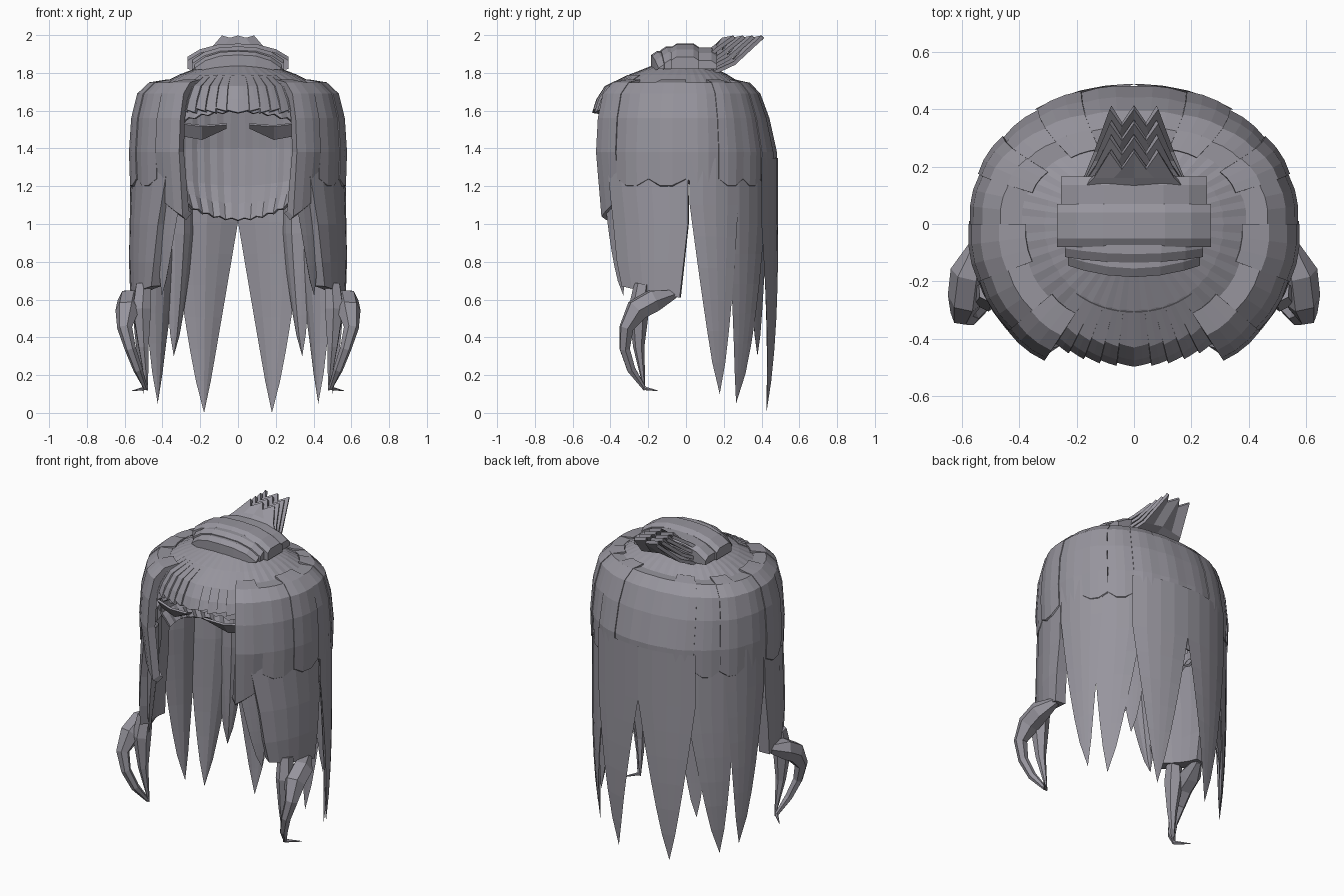
import bpy, bmesh, math
from mathutils import Vector

old = bpy.data.objects.get("Cube")
if old:
    bpy.data.objects.remove(old, do_unlink=True)

mat = bpy.data.materials.new("ash_grey_hair")
mat.use_nodes = True
COLOUR = (0.31, 0.30, 0.34, 1)
mat.diffuse_color = COLOUR
bsdf = mat.node_tree.nodes["Principled BSDF"]
bsdf.inputs["Base Color"].default_value = COLOUR
bsdf.inputs["Roughness"].default_value = 0.8


def add(name, data):
    ob = bpy.data.objects.new(name, data)
    bpy.context.scene.collection.objects.link(ob)
    data.materials.append(mat)
    return ob


def head(deg, scale, z):
    """Point on the head outline at an angle, scaled outward, at height z."""
    a = math.radians(deg)
    c, s = math.cos(a), math.sin(a)
    depth = 0.56
    if s > 0:  # the back of the head slopes in earlier than the front
        depth = 0.488 * (1 - 0.4 * max(0, z - 1.4) * s)
    return Vector((math.copysign(abs(c) ** 0.97, c) * 0.58 * scale,
                   math.copysign(abs(s) ** 0.95, s) * depth * scale, z))


def sheet(name, nu, nv, f, thick=0.0, mirror=True):
    """Grid surface from f(u, j): u runs 0..1 across, j counts rows downward."""
    bm = bmesh.new()
    g = [[bm.verts.new(f(i / nu, j)) for j in range(nv)] for i in range(nu + 1)]
    for i in range(nu):
        for j in range(nv - 1):
            bm.faces.new((g[i][j], g[i][j + 1], g[i + 1][j + 1], g[i + 1][j]))
    bmesh.ops.remove_doubles(bm, verts=bm.verts, dist=0.0005)
    me = bpy.data.meshes.new(name)
    bm.to_mesh(me)
    bm.free()
    ob = add(name, me)
    if thick:
        mod = ob.modifiers.new("Thickness", "SOLIDIFY")
        mod.thickness, mod.offset = thick, -1
    if mirror:
        ob.modifiers.new("Mirror", "MIRROR")


# Pleated crown
CROWN = [(0, 1.865), (0.27, 1.85), (0.54, 1.79), (0.74, 1.73), (0.82, 1.66), (0.86, 1.59)]
PLEATS = 80


def crown(u, j):
    k = round(u * PLEATS)
    scale, z = CROWN[j]
    p = head(u * 360, scale * (1 - 0.015 * (k % 2)), z)
    if j == len(CROWN) - 1:
        p.z += 0.015 * (k % 2) - 0.6 * p.x ** 2
    return p


sheet("crown", PLEATS, len(CROWN), crown, 0.015, False)

# Overlapping fringe strands, each stepped over its neighbour
for n in range(6):
    def fringe(u, j, n=n):
        scale, z = CROWN[j + 2]
        scale += 0.008 + 0.02 * (1 - u) * (j > 0)
        p = head(-90 + 6.4 * (n + u), scale, z)
        if j == 3:
            p.z += 0.015 * u + 0.008 * (n % 2)
        return p
    sheet("fringe_strand", 2, 4, fringe, 0.02)

# Rounded cap behind the face opening
CAP = [(0.86, 1.66), (0.88, 1.4), (0.86, 1.2), (0.82, 1.1), (0.76, 1.015)]


def back_cap(u, j):
    k = round(u * 48)
    scale, z = CAP[j]
    p = head(-10 + 200 * u, scale - 0.012 * (k % 2), z)
    p.z += max(0, 1.3 - z) * 3.5 * p.x ** 2 + (0.012 * (k % 2) if j > 2 else 0)
    return p


sheet("back_cap", 48, len(CAP), back_cap, 0.015, False)

# Bulging upper layer of overlapping panels with scalloped ends
UPPER = [(0.65, 1.765), (0.81, 1.75), (0.92, 1.69), (0.975, 1.56),
         (0.995, 1.38), (0.985, 1.2), (0.93, 1.18)]
BOUNDS = [-58, -41, -20, 0, 20, 38, 55, 72, 90]
for n, (a, b) in enumerate(zip(BOUNDS, BOUNDS[1:])):
    def panel(u, j, a=a, b=b, n=n):
        scale, z = UPPER[j]
        if n == 0 and j > 4:
            z -= 0.16 * (1 - 0.6 * u)
            scale -= 0.05
        elif j > 4:
            z += 0.16 * (u - 0.5) ** 2
        if j == 0:
            z -= 0.015 * (n % 2)
            scale += 0.03 * (n % 2)
        scale *= 1 - 0.01 * (n % 2) + 0.008 * math.sin(math.pi * u)
        return head(a + (b - a) * u, scale, z)
    sheet("upper_panel", 3, len(UPPER), panel, 0.05)

# Long side lock that ends above the curl
SIDE = [(0.97, 1.35, -50), (0.99, 1.0, -43), (0.995, 0.8, -40), (0.985, 0.65, -37)]


def side_lock(u, j):
    scale, z, start = SIDE[j]
    end = 1 - 2 * max(0, j - 1)
    p = head(start + (end - start) * u, scale, z)
    if j == 3:
        p.z += 0.02 - 0.06 * u
    return p


sheet("side_lock", 5, len(SIDE), side_lock, 0.07)

ROWS = 8


def strand(name, start, end, tip, tip_z, valley, scale=0.975, tip_scale=0.9, power=0.7):
    """Pointed lens-shaped lock hanging from under the upper layer."""
    def f(u, j):
        t, z = 0, 1.35
        if j:
            t = (j - 1) / (ROWS - 2)
            z = valley + (tip_z - valley) * t
        w = (1 - t) ** power
        s = u * 2 if u <= 0.5 else 2 - u * 2
        ang = tip + w * (start + (end - start) * s - tip)
        r = scale + (tip_scale - scale) * t ** 3
        if u > 0.5:
            r -= 0.11 * math.sin(math.pi * s) * w
        return head(ang, r, z)
    sheet(name, 8, ROWS, f)


# Pointed lower locks from the face around to the back
strand("front_inner_strand", -55, -36, -40, 0.62, 1.1, 0.92, 0.9)
strand("inner_side_strand", -46, -14, -34, 0.85, 1.2, 0.88, 0.86)
strand("side_strand", 2, 34, 22, 0.1, 1.1, 0.985, 0.93)
strand("rear_side_strand", 27, 60, 36, 0.05, 1.0, 0.975, 0.9)
strand("rear_corner_strand", 44, 66, 53, 0.3, 0.95, 0.95, 0.96)
strand("rear_strand", 54, 90, 71, 0.0, 1.01, 1.0, 0.92, 0.8)

# Faceted curls below the side locks
OUTER_CURL = [(0.54, -0.06, 0.63, 0.025), (0.575, -0.17, 0.595, 0.065), (0.585, -0.26, 0.545, 0.065),
              (0.6, -0.315, 0.45, 0.04), (0.57, -0.325, 0.34, 0.03),
              (0.53, -0.29, 0.23, 0.025), (0.49, -0.22, 0.13, 0.012), (0.56, -0.15, 0.117, 0.002)]
INNER_CURL = [(0.5, -0.23, 0.68, 0.045), (0.51, -0.25, 0.55, 0.055),
              (0.5, -0.25, 0.35, 0.03), (0.48, -0.22, 0.12, 0.004)]
for side in (1, -1):
    for name, pts in (("outer_curl", OUTER_CURL), ("inner_curl", INNER_CURL)):
        cu = bpy.data.curves.new(name, "CURVE")
        cu.dimensions = "3D"
        cu.bevel_depth, cu.bevel_resolution = 1, 1
        cu.use_fill_caps = True
        sp = cu.splines.new("POLY")
        sp.use_smooth = False
        sp.points.add(len(pts) - 1)
        for p, (x, y, z, r) in zip(sp.points, pts):
            p.co, p.radius = (side * x, y, z, 1), r
        add(name, cu)

# Upswept tuft of stacked blades with three points each
for layer in range(4):
    def tuft(u, j, n=layer):
        x = (1 - 2 * u) * (0.2, 0.14, 0.085)[j]
        y = (0.1, 0.25 - 0.03 * n, 0.4 - 0.05 * n)[j]
        z = (1.82 + 0.03 * n, 1.88 + 0.025 * n, 1.998)[j] - 0.15 * abs(x) * (j < 2)
        if j == 2 and round(u * 4) % 2:
            y, z = y - 0.06, z - 0.012
        return Vector((x, y, z))
    sheet("tuft_blade", 4, 3, tuft, 0.02, False)

# Bun of arched bands lying across the crown
ARCH = [(0, 0), (0.4, 0.005), (0.75, 0.03), (1, 0.07), (1, 0.2)]


def band(name, half, front, back, top, bow=0.0):
    rows = [(back, 0.2), (back, 0.02), (back - 0.03, 0), (front + 0.03, 0), (front, 0.02), (front, 0.2)]

    def f(u, j):
        x, drop = ARCH[round(u * 4)]
        y, low = rows[j]
        if j > 2:
            y += bow * x * x
        return Vector((x * half, y, max(top - drop - low, 1.82 - 0.02 * (1 - x))))
    sheet(name, 4, len(rows), f)


band("bun_front_band", 0.23, -0.185, -0.06, 1.915, 0.04)
band("bun_inner_band", 0.24, -0.135, -0.02, 1.94, 0.02)
band("bun_middle_band", 0.268, -0.08, 0.07, 1.955)
band("bun_rear_band", 0.255, 0.04, 0.165, 1.935)

# Slanted brows under the fringe
BROW = [(0.06, 1.525, 1.505), (0.19, 1.515, 1.445), (0.3, 1.53, 1.465)]


def brow(u, j):
    x, upper, lower = BROW[round(u * 2)]
    y = -0.44 + 0.5 * x * x
    return Vector((x, y, upper)) if j == 0 else Vector((x, y + 0.05, lower))


sheet("brow", 2, 2, brow, 0.012)
